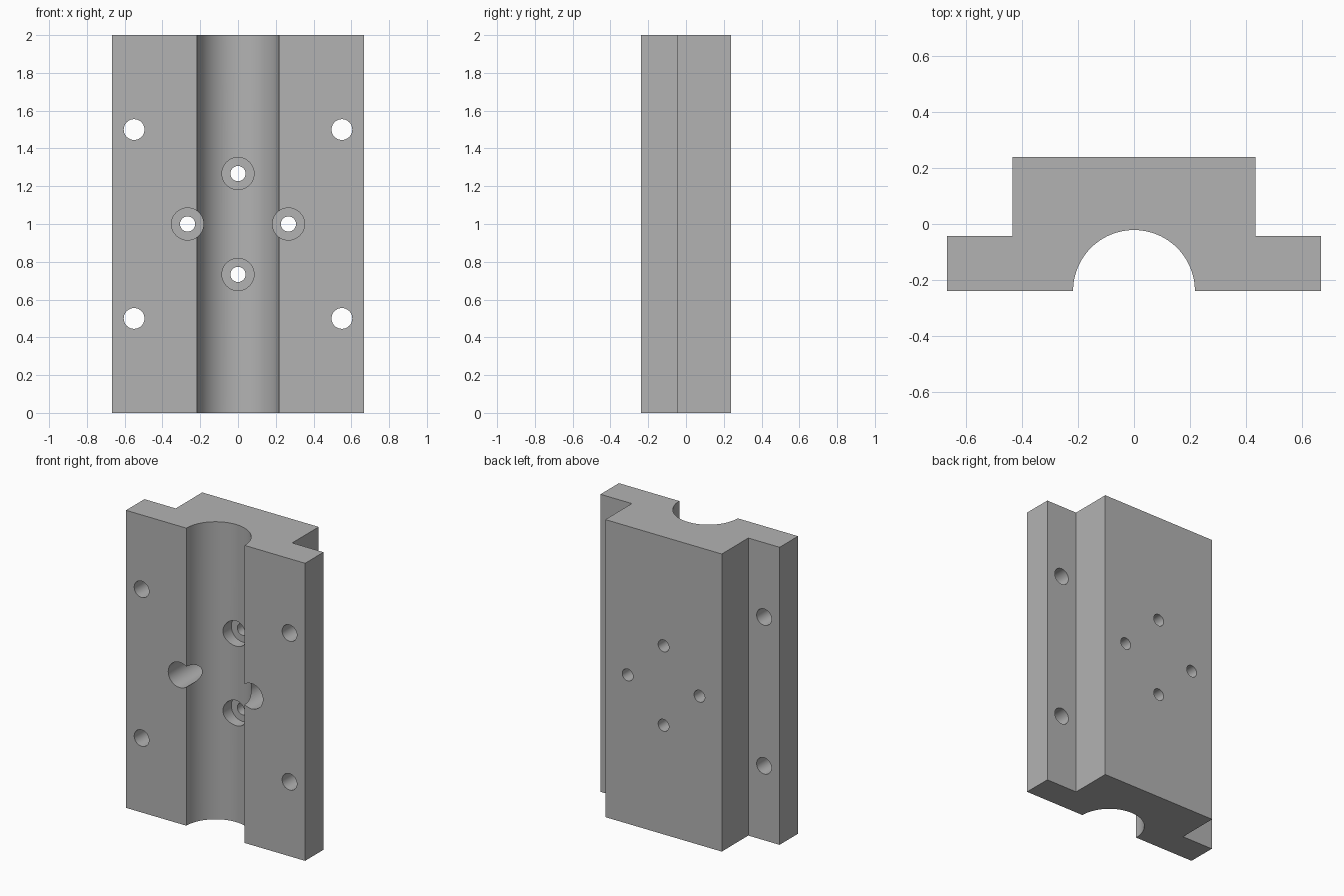
import bpy, bmesh, math
from mathutils import Matrix

HALF = 0.2385        # half depth, front to back
HEIGHT = 2.0
GROOVE_R = 0.217
FLANGE_BACK = -0.043
BORE_FLOOR = 0.05
BOLT = 0.267         # bolt circle radius

if "Cube" in bpy.data.objects:
    bpy.data.objects.remove(bpy.data.objects["Cube"], do_unlink=True)

# Plain grey metal
metal = bpy.data.materials.new("grey_metal")
metal.use_nodes = True
grey = (0.45, 0.45, 0.45, 1)
metal.diffuse_color = grey
metal.node_tree.nodes["Principled BSDF"].inputs["Base Color"].default_value = grey


def make_object(name, bm):
    mesh = bpy.data.meshes.new(name)
    bmesh.ops.recalc_face_normals(bm, faces=bm.faces)
    bm.to_mesh(mesh)
    bm.free()
    mesh.materials.append(metal)
    obj = bpy.data.objects.new(name, mesh)
    bpy.context.collection.objects.link(obj)
    return obj


# Stepped block with a half-round groove along the front
arc = [math.pi * i / 48 for i in range(49)]
profile = [(GROOVE_R * math.cos(a), -HALF + GROOVE_R * math.sin(a)) for a in arc]
left_side = [(-0.666, -HALF), (-0.666, FLANGE_BACK), (-0.433, FLANGE_BACK), (-0.433, HALF)]
profile += left_side + [(-x, y) for x, y in reversed(left_side)]

bm = bmesh.new()
face = bm.faces.new([bm.verts.new((x, y, 0)) for x, y in profile])
top = bmesh.ops.extrude_face_region(bm, geom=[face])["geom"]
bmesh.ops.translate(bm, vec=(0, 0, HEIGHT),
                    verts=[v for v in top if isinstance(v, bmesh.types.BMVert)])
block = make_object("mounting_block", bm)


def drill(x, z, radius, y0, y1):
    """Cut a round hole running front to back from y0 to y1."""
    bm = bmesh.new()
    place = Matrix.Translation((x, (y0 + y1) / 2, z)) @ Matrix.Rotation(math.pi / 2, 4, "X")
    bmesh.ops.create_cone(bm, cap_ends=True, segments=40, radius1=radius,
                          radius2=radius, depth=y1 - y0, matrix=place)
    cutter = make_object("hole_cutter", bm)
    cutter.hide_render = True
    mod = block.modifiers.new("hole", "BOOLEAN")
    mod.operation = "DIFFERENCE"
    mod.solver = "EXACT"
    mod.object = cutter
    bpy.ops.object.modifier_apply(modifier=mod.name)
    bpy.data.objects.remove(cutter, do_unlink=True)


bpy.ops.object.select_all(action="DESELECT")
block.select_set(True)
bpy.context.view_layer.objects.active = block

# Flange mounting holes
for x in (-0.55, 0.55):
    for z in (0.5, 1.5):
        drill(x, z, 0.055, -0.4, 0.4)

# Counterbored bolt holes in a diamond
for dx, dz in ((1, 0), (-1, 0), (0, 1), (0, -1)):
    drill(dx * BOLT, 1 + dz * BOLT, 0.085, -0.4, BORE_FLOOR)
    drill(dx * BOLT, 1 + dz * BOLT, 0.04, -0.4, 0.4)

bpy.ops.object.shade_smooth_by_angle(angle=math.radians(30))
